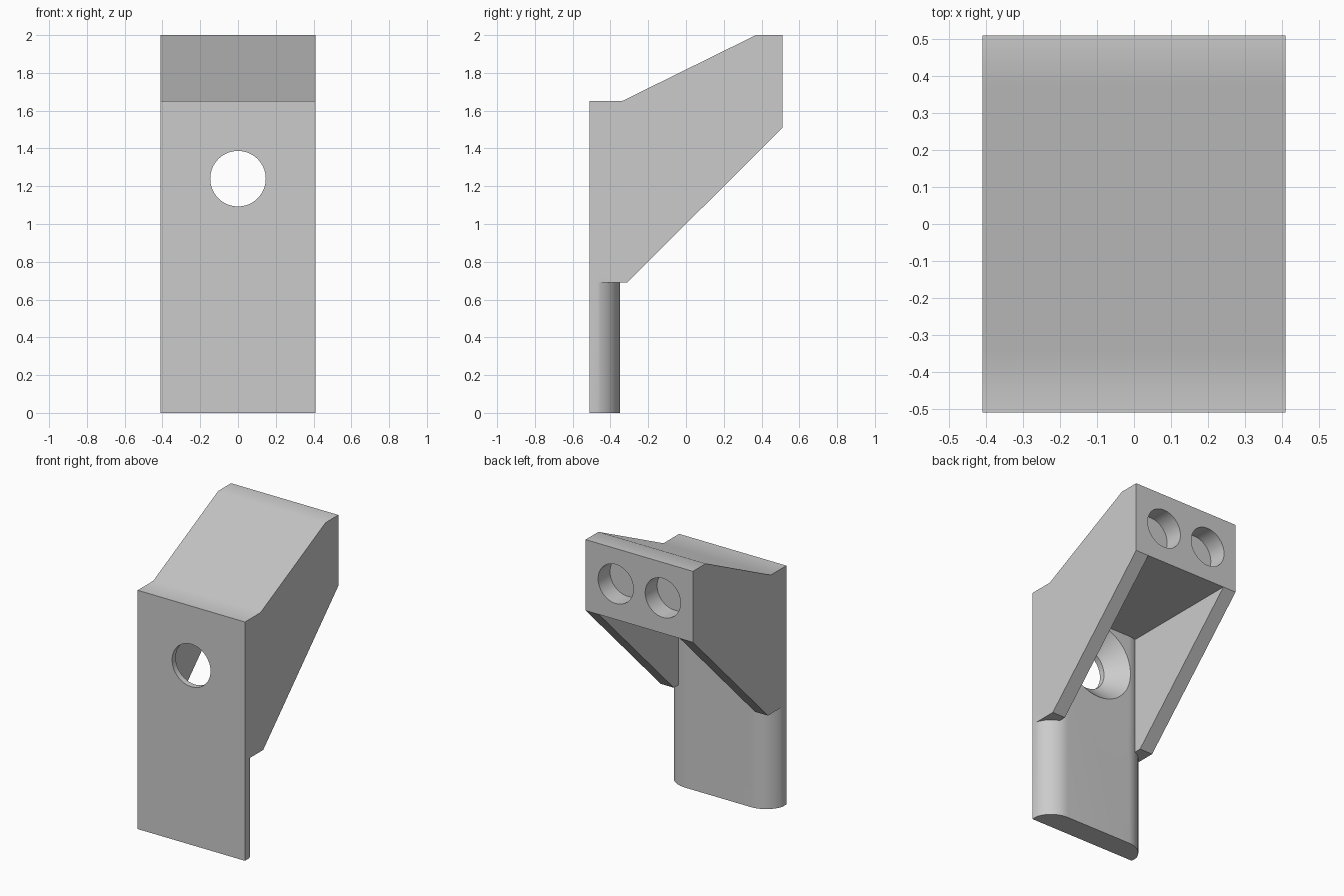
import bpy, bmesh, math
from mathutils import Matrix, Vector

if "Cube" in bpy.data.objects:
    bpy.data.objects.remove(bpy.data.objects["Cube"])

HALF_W, FRONT, BACK = 0.41, -0.51, 0.51
PLATE_BACK, WALL, CEILING, WALL_FOOT = -0.35, 0.10, 1.51, 0.69

grey = bpy.data.materials.new("light grey")
grey.use_nodes = True
colour = (0.6, 0.6, 0.6, 1)
grey.diffuse_color = colour
grey.node_tree.nodes["Principled BSDF"].inputs["Base Color"].default_value = colour


def make_object(name, bm):
    bmesh.ops.recalc_face_normals(bm, faces=bm.faces)
    mesh = bpy.data.meshes.new(name)
    bm.to_mesh(mesh)
    bm.free()
    mesh.materials.append(grey)
    obj = bpy.data.objects.new(name, mesh)
    bpy.context.collection.objects.link(obj)
    return obj


def extrude(name, points, direction):
    """Solid prism from a closed 3D outline."""
    bm = bmesh.new()
    face = bm.faces.new([bm.verts.new(p) for p in points])
    moved = bmesh.ops.extrude_face_region(bm, geom=[face], use_keep_orig=True)["geom"]
    verts = [v for v in moved if isinstance(v, bmesh.types.BMVert)]
    bmesh.ops.translate(bm, verts=verts, vec=Vector(direction))
    return make_object(name, bm)


def lathe_y(name, profile, x, z, sides=64):
    """Closed turned solid around a y axis; profile is (radius, y)."""
    bm = bmesh.new()
    rings = []
    for r, y in profile:
        turn = [2 * math.pi * i / sides for i in range(sides)]
        rings.append([bm.verts.new((x + r * math.cos(a), y, z + r * math.sin(a))) for a in turn])
    for a, b in zip(rings, rings[1:]):
        for i in range(sides):
            j = (i + 1) % sides
            bm.faces.new((a[i], a[j], b[j], b[i]))
    bm.faces.new(rings[0])
    bm.faces.new(rings[-1])
    return make_object(name, bm)


def combine(target, tool, operation):
    mod = target.modifiers.new(operation, "BOOLEAN")
    mod.operation, mod.solver, mod.object = operation, "EXACT", tool
    bpy.context.view_layer.objects.active = target
    bpy.ops.object.modifier_apply(modifier=mod.name)
    bpy.data.objects.remove(tool)


# Hood: side silhouette extruded across the width
side = [(FRONT, WALL_FOOT), (-0.31, WALL_FOOT), (BACK, CEILING), (BACK, 2.0),
        (0.37, 2.0), (-0.34, 1.65), (FRONT, 1.65)]
bracket = extrude("bracket", [(-HALF_W, y, z) for y, z in side], (2 * HALF_W, 0, 0))

# Open cavity between the side walls
inner = HALF_W - WALL
cavity = extrude("cavity_cutter", [(-inner, -0.47, 0.3), (inner, -0.47, 0.3),
                                   (inner, 0.8, 0.3), (-inner, 0.8, 0.3)], (0, 0, CEILING - 0.3))
combine(bracket, cavity, "DIFFERENCE")

# Front plate with rounded rear corners
radius, centre_x = 0.165, 0.252
sweep = math.acos((HALF_W - centre_x) / radius)
arc = []
for i in range(17):
    a = sweep + (math.pi / 2 - sweep) * i / 16
    arc.append((centre_x + radius * math.cos(a), PLATE_BACK - radius + radius * math.sin(a)))
arc[0] = (HALF_W, arc[0][1])
outline = [(HALF_W, FRONT)] + arc
outline += [(-x, y) for x, y in reversed(outline)]
plate = extrude("front_plate", [(x, y, 0) for x, y in outline], (0, 0, 1.6))
combine(bracket, plate, "UNION")

# Countersunk screw hole through the plate
screw = lathe_y("screw_hole_cutter", [(0.147, -0.6), (0.147, -0.47), (0.265, PLATE_BACK),
                                      (0.265, -0.3)], 0, 1.24)
combine(bracket, screw, "DIFFERENCE")

# Two blind round sockets in the back face
for x in (-0.18, 0.18):
    socket = lathe_y("socket_cutter", [(0.135, BACK - 0.13), (0.135, 0.6)], x, 1.755)
    combine(bracket, socket, "DIFFERENCE")

# Smooth curves, crisp edges
for obj in bpy.context.selected_objects:
    obj.select_set(False)
bracket.select_set(True)
bpy.context.view_layer.objects.active = bracket
bpy.ops.object.shade_smooth_by_angle(angle=math.radians(30))
